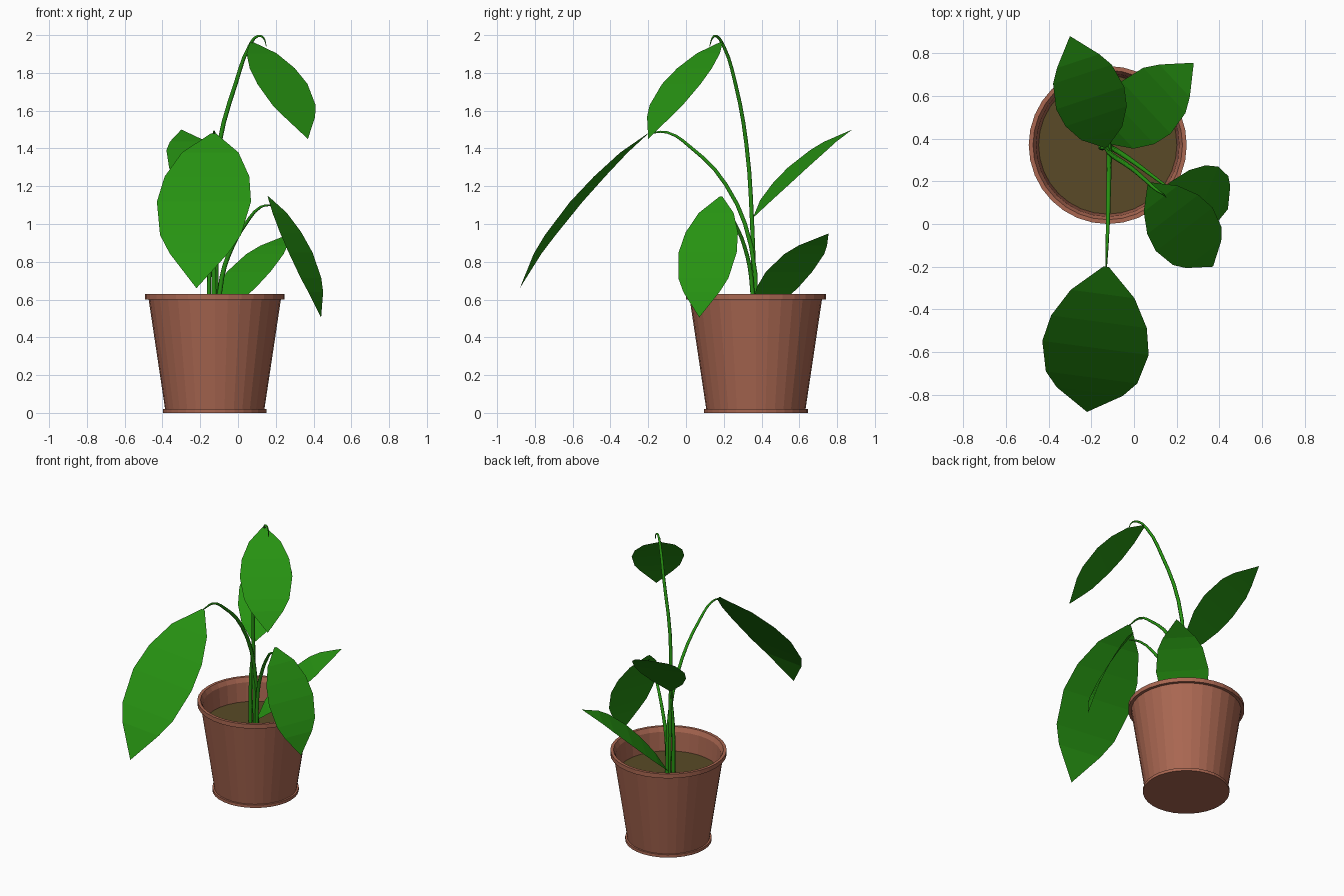
import bpy, bmesh, math
from mathutils import Vector

cube = bpy.data.objects.get("Cube")
if cube:
    bpy.data.objects.remove(cube, do_unlink=True)


def material(name, rgb):
    m = bpy.data.materials.new(name)
    m.use_nodes = True
    m.diffuse_color = (*rgb, 1)
    m.node_tree.nodes["Principled BSDF"].inputs["Base Color"].default_value = (*rgb, 1)
    return m


GREEN = material("leaf green", (0.02, 0.29, 0.006))
CLAY = material("terracotta", (0.40, 0.135, 0.083))
SOIL = material("soil brown", (0.10, 0.068, 0.02))
POT_X, POT_Y, SOIL_Z = -0.123, 0.37, 0.47


def add_mesh(name, mesh, mat):
    mesh.materials.clear()
    mesh.materials.append(mat)
    obj = bpy.data.objects.new(name, mesh)
    bpy.context.collection.objects.link(obj)
    return obj


def lathe(name, profile, mat, sides=32):
    """Spin a (radius, height) profile around the pot axis."""
    bm = bmesh.new()
    verts = [bm.verts.new((r, 0, z)) for r, z in profile]
    edges = [bm.edges.new(pair) for pair in zip(verts, verts[1:])]
    bmesh.ops.spin(bm, geom=verts + edges, cent=(0, 0, 0), axis=(0, 0, 1),
                   angle=math.tau, steps=sides, use_duplicate=False)
    bmesh.ops.remove_doubles(bm, verts=bm.verts, dist=0.0005)
    bmesh.ops.recalc_face_normals(bm, faces=bm.faces)
    mesh = bpy.data.meshes.new(name)
    bm.to_mesh(mesh)
    bm.free()
    add_mesh(name, mesh, mat).location = (POT_X, POT_Y, 0)


def leaf(name, base, tip):
    """Pointed leaf from base to tip, level across and bowed upward."""
    base, tip = Vector(base), Vector(tip)
    axis = tip - base
    length = axis.length
    side = axis.cross(Vector((0, 0, 1))).normalized()
    normal = side.cross(axis).normalized()
    # rows: distance along the leaf, relative half width, relative bow
    rows = [(0.0, 0.05, 0.0), (0.15, 0.6, 0.55), (0.32, 0.9, 0.85), (0.49, 1.0, 1.0),
            (0.70, 0.86, 0.9), (0.81, 0.62, 0.72), (1.0, 0.0, 0.0)]
    bm = bmesh.new()
    pairs = []
    for t, w, b in rows:
        mid = base + axis * t + normal * (b * 0.058 * length)
        pairs.append([bm.verts.new(mid + side * (s * w * 0.235 * length)) for s in (-1, 1)])
    for (a, b), (c, d) in zip(pairs, pairs[1:]):
        bm.faces.new((a, b, d, c))
    bmesh.ops.remove_doubles(bm, verts=bm.verts, dist=0.0005)
    bm.normal_update()
    for f in bm.faces:
        if f.normal.dot(normal) < 0:
            f.normal_flip()
    mesh = bpy.data.meshes.new(name)
    bm.to_mesh(mesh)
    bm.free()
    add_mesh(name, mesh, GREEN)


def stem(name, points, end=0.3):
    """Thin tapering tube through the points."""
    curve = bpy.data.curves.new(name + "_path", "CURVE")
    curve.dimensions = "3D"
    curve.bevel_depth = 0.013
    curve.bevel_resolution = 1
    curve.resolution_u = 3
    spline = curve.splines.new("BEZIER")
    spline.bezier_points.add(len(points) - 1)
    for i, (bp, co) in enumerate(zip(spline.bezier_points, points)):
        bp.co = co
        bp.radius = 1 + (end - 1) * (i / (len(points) - 1)) ** 2
        bp.handle_left_type = bp.handle_right_type = "AUTO"
    path = bpy.data.objects.new(name + "_path", curve)
    bpy.context.collection.objects.link(path)
    bpy.context.view_layer.update()
    mesh = bpy.data.meshes.new_from_object(
        path.evaluated_get(bpy.context.evaluated_depsgraph_get()))
    bpy.data.objects.remove(path, do_unlink=True)
    add_mesh(name, mesh, GREEN)


# Pot with foot ring, flared wall, rim and inner wall
lathe("pot", [(0, 0), (0.275, 0), (0.275, 0.02), (0.263, 0.02), (0.35, 0.60), (0.37, 0.60),
              (0.37, 0.63), (0.35, 0.63), (0.335, 0.60), (0.322, SOIL_Z - 0.02)], CLAY)
lathe("soil", [(0, SOIL_Z), (0.326, SOIL_Z)], SOIL)

# Leaves
leaf("front_leaf", (-0.13, -0.20, 1.48), (-0.22, -0.88, 0.66))
leaf("top_leaf", (0.07, 0.19, 1.965), (0.37, -0.20, 1.45))
leaf("low_left_leaf", (0.16, 0.185, 1.145), (0.44, 0.07, 0.505))
leaf("back_right_leaf", (-0.13, 0.36, 1.04), (-0.30, 0.88, 1.50))
leaf("back_left_leaf", (-0.12, 0.38, 0.49), (0.28, 0.755, 0.95))

# Stems
stem("top_stem", [(-0.125, 0.365, SOIL_Z), (-0.125, 0.35, 1.0), (-0.10, 0.32, 1.42),
                  (-0.01, 0.26, 1.75), (0.06, 0.20, 1.94), (0.105, 0.16, 1.995),
                  (0.135, 0.14, 1.985), (0.15, 0.125, 1.94)], 0.1)
stem("front_stem", [(-0.115, 0.375, SOIL_Z), (-0.115, 0.345, 0.88), (-0.118, 0.21, 1.21),
                    (-0.122, 0.02, 1.41), (-0.126, -0.10, 1.485), (-0.13, -0.20, 1.48)])
stem("low_left_stem", [(-0.105, 0.355, SOIL_Z), (-0.085, 0.345, 0.72), (-0.03, 0.31, 0.88),
                       (0.04, 0.26, 1.0), (0.12, 0.20, 1.09), (0.175, 0.16, 1.10)])
stem("back_right_stem", [(-0.155, 0.36, SOIL_Z), (-0.15, 0.355, 0.8), (-0.13, 0.355, 1.05)])
